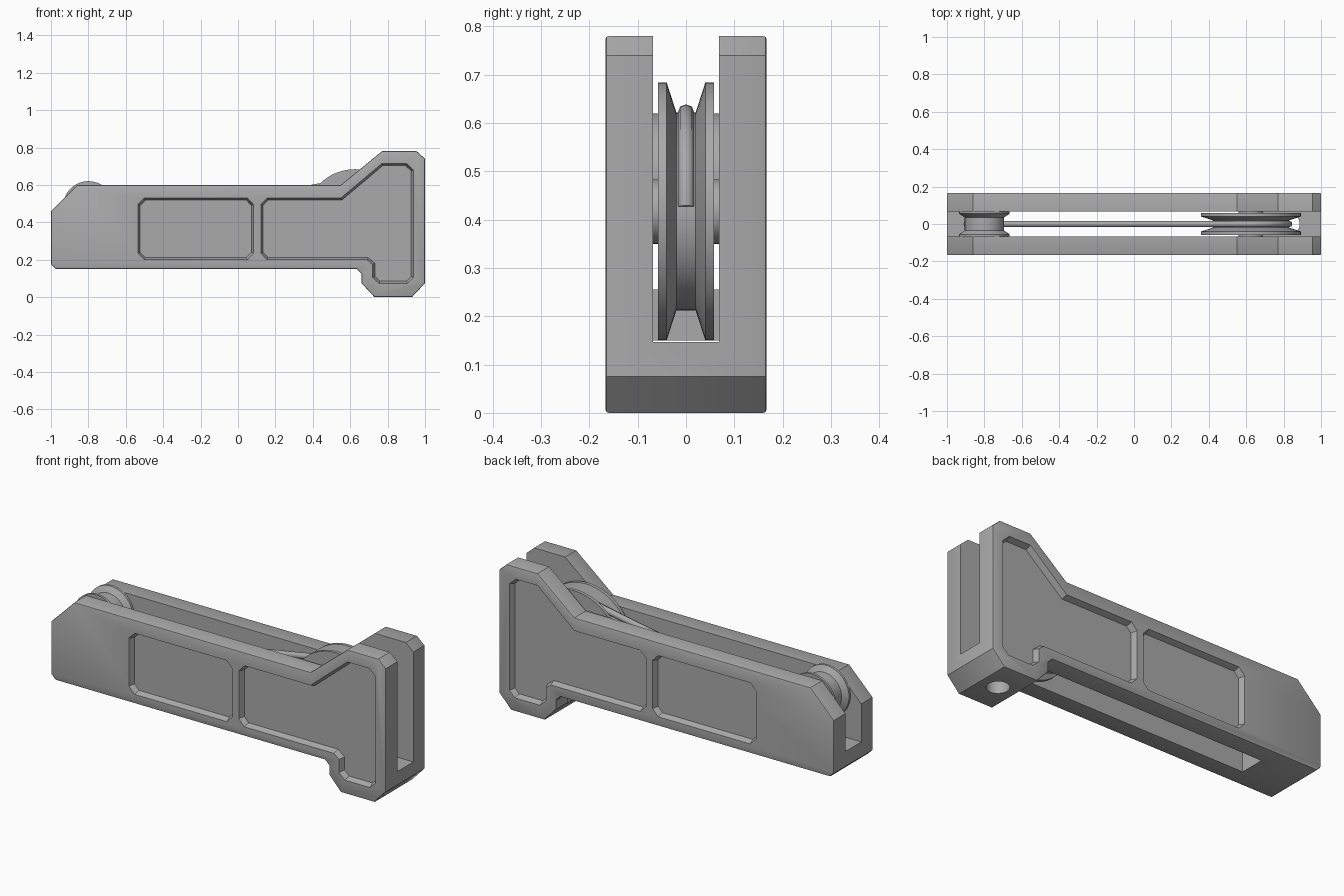
import bpy, bmesh, math
from mathutils import Vector

if "Cube" in bpy.data.objects:
    bpy.data.objects.remove(bpy.data.objects["Cube"], do_unlink=True)

grey = bpy.data.materials.new("machined_grey")
grey.use_nodes = True
GREY = (0.4, 0.4, 0.4, 1)
grey.diffuse_color = GREY
grey.node_tree.nodes["Principled BSDF"].inputs["Base Color"].default_value = GREY


def finish(bm, name):
    bmesh.ops.recalc_face_normals(bm, faces=bm.faces)
    mesh = bpy.data.meshes.new(name)
    bm.to_mesh(mesh)
    bm.free()
    mesh.materials.append(grey)
    obj = bpy.data.objects.new(name, mesh)
    bpy.context.collection.objects.link(obj)
    return obj


def activate(obj):
    bpy.ops.object.select_all(action='DESELECT')
    obj.select_set(True)
    bpy.context.view_layer.objects.active = obj


def smooth(obj):
    activate(obj)
    bpy.ops.object.shade_smooth_by_angle(angle=math.radians(30))


def inset_outline(points, d):
    """Offset a counter-clockwise outline inward by d."""
    result = []
    pts = [Vector(p) for p in points]
    for i, p in enumerate(pts):
        a = (p - pts[i - 1]).normalized()
        b = (pts[(i + 1) % len(pts)] - p).normalized()
        na, nb = Vector((-a.y, a.x)), Vector((-b.y, b.x))
        result.append(p + (na + nb) * d / (1 + na.dot(nb)))
    return result


def prism(name, outline, y0, y1, far_outline=None):
    """Solid between an x-z outline at y0 and another at y1."""
    bm = bmesh.new()
    near = [bm.verts.new((x, y0, z)) for x, z in outline]
    far = [bm.verts.new((x, y1, z)) for x, z in far_outline or outline]
    bm.faces.new(near)
    bm.faces.new(far)
    for i in range(len(near)):
        bm.faces.new((near[i - 1], near[i], far[i], far[i - 1]))
    return finish(bm, name)


def cut(obj, cutter):
    cutter.hide_render = True
    activate(obj)
    mod = obj.modifiers.new("cut", 'BOOLEAN')
    mod.operation, mod.solver, mod.object = 'DIFFERENCE', 'EXACT', cutter
    bpy.ops.object.modifier_apply(modifier=mod.name)
    bpy.data.objects.remove(cutter, do_unlink=True)


def pulley(name, cx, cz, profile, steps=64):
    """Lathe a (radius, y) profile around the y axis."""
    bm = bmesh.new()
    verts = [bm.verts.new((r, y, 0)) for r, y in profile]
    edges = [bm.edges.new((verts[i - 1], verts[i])) for i in range(1, len(verts))]
    bmesh.ops.spin(bm, geom=verts + edges, cent=(0, 0, 0), axis=(0, 1, 0),
                   angle=math.tau, steps=steps, use_duplicate=False)
    bmesh.ops.remove_doubles(bm, verts=bm.verts, dist=0.0001)
    bmesh.ops.translate(bm, verts=bm.verts, vec=(cx, 0, cz))
    obj = finish(bm, name)
    smooth(obj)
    return obj


# Frame: one outline across the full width, with softened outer edges
outline = [(-1, .175), (-.975, .15), (.635, .15), (.66, .125), (.66, .075),
           (.73, 0), (.93, 0), (1, .075), (1, .74), (.955, .78), (.77, .78),
           (.55, .6), (-.86, .6), (-1, .46)]
frame = prism("frame", outline, -.167, .167)
activate(frame)
bevel = frame.modifiers.new("soft_edges", 'BEVEL')
bevel.width, bevel.segments, bevel.limit_method = .007, 2, 'ANGLE'
bevel.angle_limit = math.radians(60)
bpy.ops.object.modifier_apply(modifier=bevel.name)

# Slot leaving two cheeks joined by a block at each end
slot = [(-1.1, .255), (-.72, .255), (-.72, -.1), (.67, -.1), (.67, .147),
        (1.1, .147), (1.1, 1), (-1.1, 1)]
cut(frame, prism("slot_cutter", slot, -.068, .068))

# Recessed panels on both cheeks
rear_panel = [(-.535, .235), (-.5, .2), (.05, .2), (.083, .235), (.083, .495),
              (.05, .53), (-.5, .53), (-.535, .495)]
grip_panel = [(.122, .235), (.155, .2), (.69, .2), (.72, .175), (.72, .105),
              (.755, .073), (.905, .073), (.938, .105), (.938, .68),
              (.9, .715), (.77, .715), (.55, .53), (.155, .53), (.122, .495)]
for side in (-1, 1):
    for panel in (rear_panel, grip_panel):
        cut(frame, prism("panel_cutter", inset_outline(panel, -.004), side * .177,
                         side * .137, inset_outline(panel, .012)))

# Vertical cord hole in the foot
bm = bmesh.new()
bmesh.ops.create_cone(bm, cap_ends=True, segments=32, radius1=.056, radius2=.056, depth=.4)
bmesh.ops.translate(bm, verts=bm.verts, vec=(.83, 0, .05))
cut(frame, finish(bm, "hole_cutter"))
smooth(frame)

# Grooved pulleys, each profile mirrored across the middle
BIG, SMALL = Vector((.625, .417)), Vector((-.8, .485))
half_big = [(0, -.068), (.066, -.068), (.066, -.058), (.267, -.058), (.267, -.04), (.205, -.02)]
half_small = [(0, -.068), (.135, -.068), (.135, -.055), (.105, -.035)]
for name, centre, half in (("large_pulley", BIG, half_big), ("small_pulley", SMALL, half_small)):
    pulley(name, centre.x, centre.y, half + [(r, -y) for r, y in reversed(half)])

# Cord: over the large pulley, then down and under the small one
R_BIG, R_SMALL = .205, .115
span = BIG - SMALL
tilt = math.atan2(span.y, span.x) + math.asin((R_BIG + R_SMALL) / span.length)
top, under = tilt + math.pi / 2, tilt - math.pi / 2


def arc(centre, radius, start, end, n=12):
    return [(centre.x + radius * math.cos(start + (end - start) * i / n), 0,
             centre.y + radius * math.sin(start + (end - start) * i / n))
            for i in range(n + 1)]


path = arc(BIG, R_BIG, top - 1.7, top) + arc(SMALL, R_SMALL, under, under - 1.2)
curve = bpy.data.curves.new("cord", 'CURVE')
curve.dimensions = '3D'
curve.bevel_depth, curve.bevel_resolution, curve.use_fill_caps = .017, 2, True
spline = curve.splines.new('POLY')
spline.points.add(len(path) - 1)
for point, co in zip(spline.points, path):
    point.co = (*co, 1)
curve.materials.append(grey)
cord = bpy.data.objects.new("cord", curve)
bpy.context.collection.objects.link(cord)
